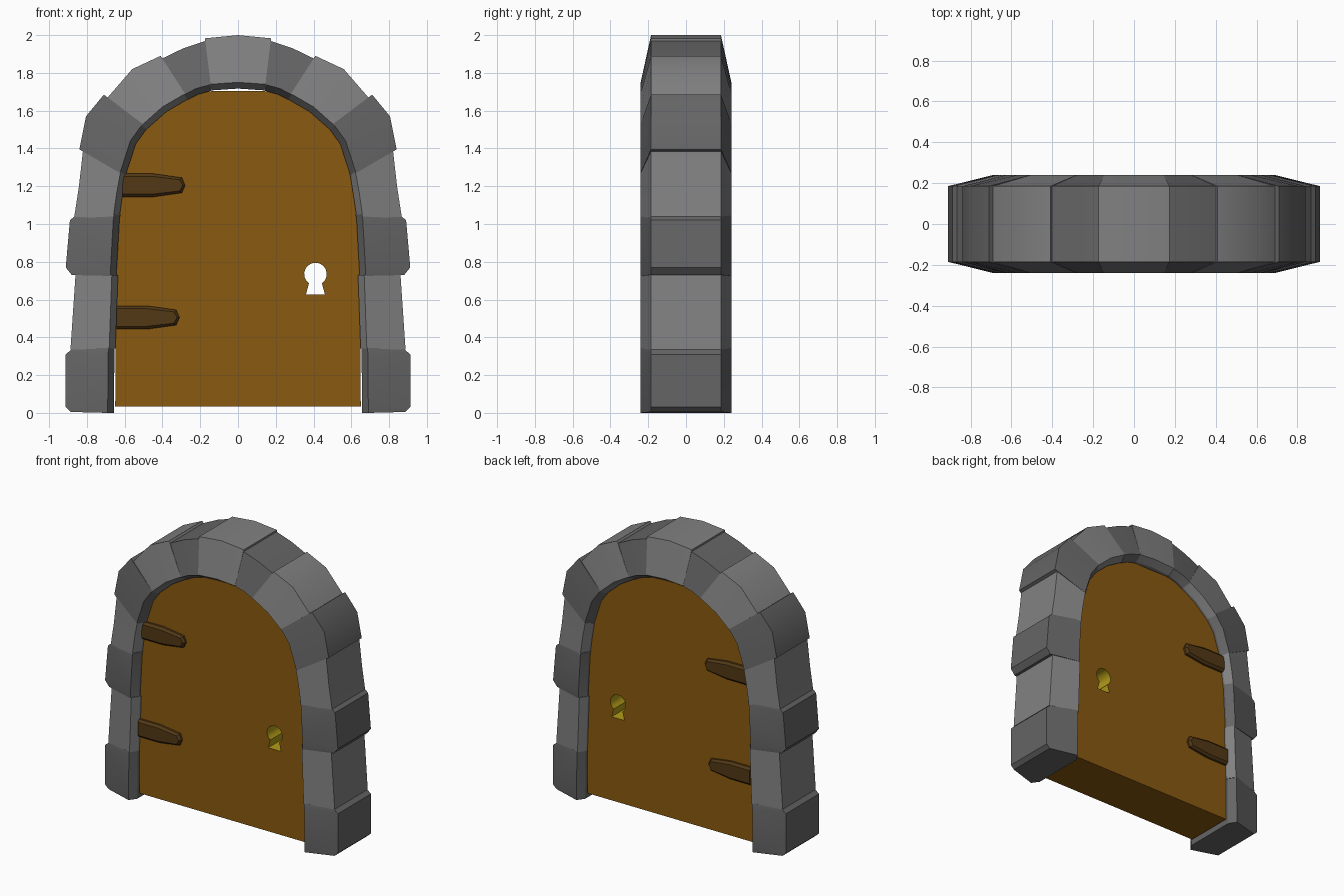
import bpy, bmesh, math
from mathutils import Vector, Matrix

if "Cube" in bpy.data.objects:
    bpy.data.objects.remove(bpy.data.objects["Cube"])


def material(name, rgb):
    m = bpy.data.materials.new(name)
    m.diffuse_color = (*rgb, 1)
    m.use_nodes = True
    m.node_tree.nodes["Principled BSDF"].inputs["Base Color"].default_value = m.diffuse_color
    return m


LIGHT = material("light_stone", (0.22, 0.22, 0.22))
DARK = material("dark_stone", (0.13, 0.13, 0.13))
WOOD = material("door_wood", (0.25, 0.10, 0.005))
STRAP = material("hinge_dark", (0.085, 0.04, 0.008))
GOLD = material("keyhole_gold", (0.45, 0.33, 0.01))


def finish(bm, name, mat):
    bmesh.ops.recalc_face_normals(bm, faces=bm.faces)
    me = bpy.data.meshes.new(name)
    bm.to_mesh(me)
    bm.free()
    ob = bpy.data.objects.new(name, me)
    bpy.context.collection.objects.link(ob)
    me.materials.append(mat)
    bpy.ops.object.select_all(action='DESELECT')
    ob.select_set(True)
    bpy.context.view_layer.objects.active = ob
    bpy.ops.object.shade_smooth_by_angle(angle=math.radians(30))
    return ob


# Stone: a six-sided section (slanted face, chamfered reveal) lofted through stations
def stone(name, stations, side, mat):
    bm = bmesh.new()
    rings = []
    for ox, oz, ix, iz in stations:
        out, inn = Vector((ox, 0, oz)), Vector((ix, 0, iz))
        rev = inn + (inn - out).normalized() * 0.033
        ring = [(out, -.185), (inn, -.24), (rev, -.19),
                (rev, .19), (inn, .24), (out, .185)]
        rings.append([bm.verts.new((p.x * side, y, p.z)) for p, y in ring])
    for a, b in zip(rings, rings[1:]):
        for i in range(6):
            j = (i + 1) % 6
            bm.faces.new((a[i], a[j], b[j], b[i]))
    bm.faces.new(rings[0])
    bm.faces.new(rings[-1])
    return finish(bm, name, mat)


# Stations are outer x, z and inner x, z, from the crown down to the ground
stone("keystone", [(-.175, 1.983, -.145, 1.74), (0, 2, 0, 1.75),
                   (.175, 1.983, .145, 1.74)], 1, LIGHT)
blocks = [
    ("upper_arch_stone", [(.17, 1.97, .145, 1.738), (.29, 1.93, .22, 1.718),
                          (.41, 1.872, .285, 1.685)]),
    ("middle_arch_stone", [(.41, 1.89, .28, 1.69), (.56, 1.82, .40, 1.62),
                           (.69, 1.67, .51, 1.522)]),
    ("lower_arch_stone", [(.71, 1.685, .505, 1.53), (.805, 1.57, .57, 1.44),
                          (.84, 1.395, .625, 1.27)]),
    ("springer_stone", [(.82, 1.395, .622, 1.275), (.842, 1.2, .643, 1.16),
                        (.868, 1.03, .66, 1.04)]),
    ("upper_jamb_stone", [(.865, 1.04, .655, 1.05), (.89, 1.02, .66, 1.03),
                          (.912, .77, .675, .76), (.88, .73, .675, .725)]),
    ("lower_jamb_stone", [(.86, .735, .668, .73), (.887, .335, .682, .34)]),
    ("base_stone", [(.88, .337, .685, .345), (.912, .31, .687, .32),
                    (.912, .03, .69, .03), (.885, .005, .69, 0)]),
]
for k, (name, stations) in enumerate(blocks):
    for side, label in ((-1, "left"), (1, "right")):
        stone(f"{label}_{name}", stations, side, LIGHT if k % 2 else DARK)

# Door: arched outline with a keyhole cut right through
half = [(.65, .035), (.647, .6), (.637, 1.0), (.61, 1.25), (.555, 1.41), (.47, 1.54),
        (.37, 1.63), (.25, 1.685), (.13, 1.705)]
outline = half + [(-x, z) for x, z in reversed(half)]
KX, KZ, KR = .41, .735, .06
keyhole = [(KX - .05, .627), (KX + .05, .627)]
for i in range(15):
    a = math.radians(-55 + 290 * i / 14)
    keyhole.append((KX + KR * math.cos(a), KZ + KR * math.sin(a)))

cu = bpy.data.curves.new("door_shape", 'CURVE')
cu.dimensions = '2D'
cu.fill_mode = 'BOTH'
cu.extrude = .175
for pts in (outline, keyhole):
    sp = cu.splines.new('POLY')
    sp.points.add(len(pts) - 1)
    for p, (x, z) in zip(sp.points, pts):
        p.co = (x, z, 0, 1)
    sp.use_cyclic_u = True
tmp = bpy.data.objects.new("door_curve", cu)
bpy.context.collection.objects.link(tmp)
bpy.context.view_layer.update()
flat = bpy.data.meshes.new_from_object(tmp.evaluated_get(bpy.context.evaluated_depsgraph_get()))
bm = bmesh.new()
bm.from_mesh(flat)
bpy.data.objects.remove(tmp)
bpy.data.meshes.remove(flat)
bm.transform(Matrix.Rotation(math.pi / 2, 4, 'X'))
bmesh.ops.remove_doubles(bm, verts=bm.verts, dist=1e-4)
door = finish(bm, "door", WOOD)
door.data.materials.clear()
door.data.materials.append(WOOD)
door.data.materials.append(GOLD)
for p in door.data.polygons:
    c = p.center
    inside = math.hypot(c.x - KX, c.z - KZ) < .13 and abs(p.normal.y) < .5
    p.material_index = 1 if inside else 0


# Hinge straps: tapered plates with bevelled faces on both sides of the door
def hinge(name, x, z, face):
    top = [(0, .062), (.16, .062), (.315, .04)]
    prof = top + [(.332, 0)] + [(a, -b) for a, b in reversed(top)]
    bm = bmesh.new()
    rings = []
    for y, s in ((.16, 1), (.19, 1), (.205, .75)):
        rings.append([bm.verts.new((x + a - (1 - s) * .05 * (a > .2), y * face, z + b * s))
                      for a, b in prof])
    n = len(prof)
    for r, q in zip(rings, rings[1:]):
        for i in range(n):
            j = (i + 1) % n
            bm.faces.new((r[i], r[j], q[j], q[i]))
    bm.faces.new(rings[0])
    bm.faces.new(rings[-1])
    finish(bm, name, STRAP)


for face, label in ((-1, "front"), (1, "back")):
    hinge(f"{label}_upper_hinge", -.612, 1.205, face)
    hinge(f"{label}_lower_hinge", -.642, .505, face)
